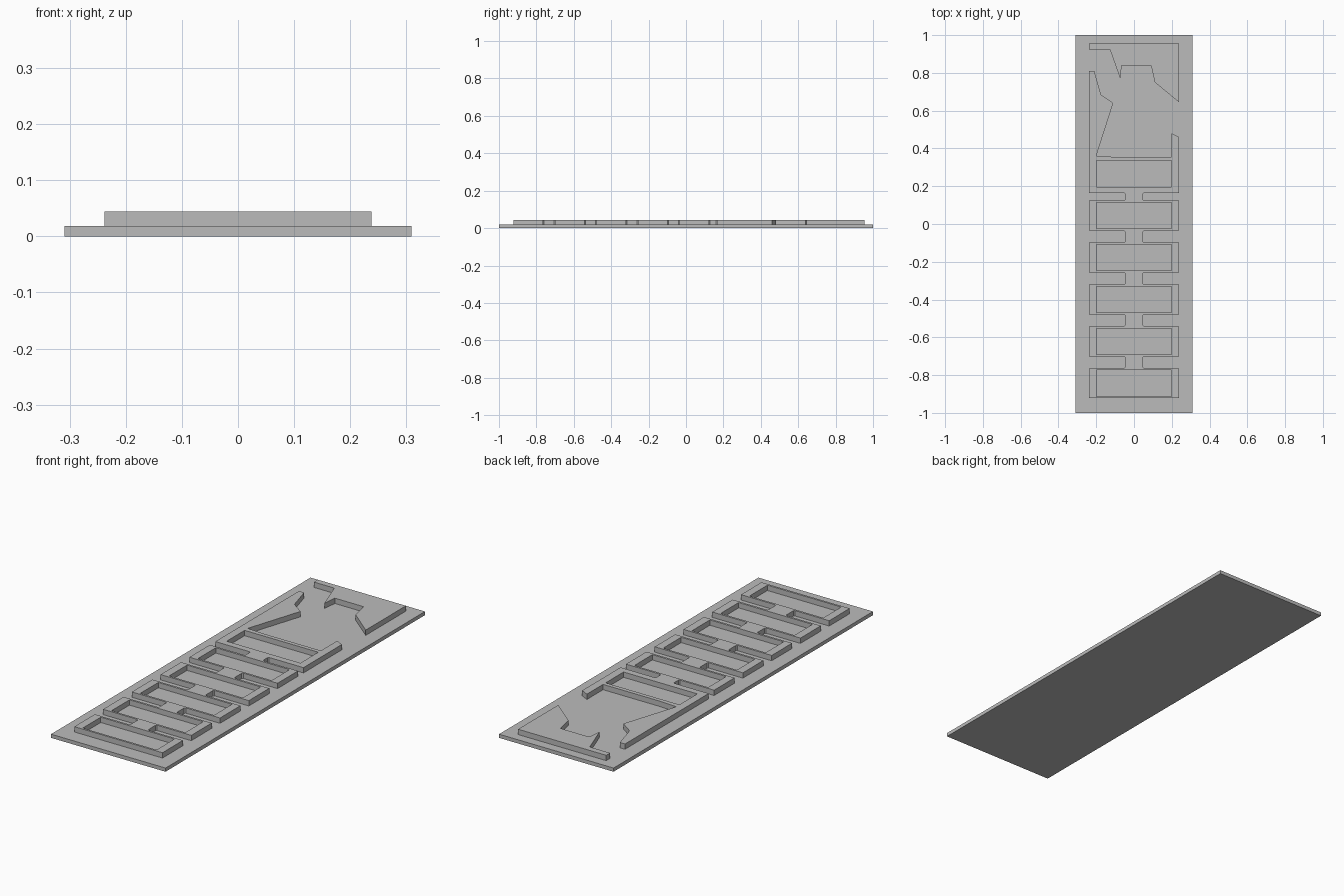
import bpy

if "Cube" in bpy.data.objects:
    bpy.data.objects.remove(bpy.data.objects["Cube"], do_unlink=True)

PLATE_TOP, RELIEF_TOP = 0.018, 0.044
EDGE = 0.238          # half width of the raised frames
NECK = 0.053          # half width of the links between frames
CHAMFER = 0.005
PITCH, FIRST = 0.2218, 0.266
HOLE_X, HOLE_Y, FRAME_Y = 0.199, 0.069, 0.079

grey = bpy.data.materials.new("plain grey")
grey.use_nodes = True
grey.diffuse_color = (0.5, 0.5, 0.5, 1)
grey.node_tree.nodes["Principled BSDF"].inputs["Base Color"].default_value = (0.5, 0.5, 0.5, 1)


def extruded(name, loops, bottom, top):
    """Flat solid from closed outlines; inner outlines become holes."""
    curve = bpy.data.curves.new(name + "_outline", "CURVE")
    curve.dimensions = "2D"
    curve.fill_mode = "BOTH"
    curve.extrude = (top - bottom) / 2
    for loop in loops:
        spline = curve.splines.new("POLY")
        spline.points.add(len(loop) - 1)
        for point, (x, y) in zip(spline.points, loop):
            point.co = (x, y, 0, 1)
        spline.use_cyclic_u = True
        spline.use_smooth = False
    helper = bpy.data.objects.new(name + "_outline", curve)
    bpy.context.collection.objects.link(helper)
    bpy.context.view_layer.update()
    graph = bpy.context.evaluated_depsgraph_get()
    mesh = bpy.data.meshes.new_from_object(helper.evaluated_get(graph))
    bpy.data.objects.remove(helper, do_unlink=True)
    for vert in mesh.vertices:
        vert.co.z += (top + bottom) / 2
    mesh.materials.clear()
    mesh.materials.append(grey)
    mesh.name = name
    obj = bpy.data.objects.new(name, mesh)
    bpy.context.collection.objects.link(obj)
    return obj


def rectangle(half_x, half_y, y=0):
    return [(-half_x, y - half_y), (half_x, y - half_y),
            (half_x, y + half_y), (-half_x, y + half_y)]


# Base plate
extruded("base_plate", [rectangle(0.309, 1)], 0, PLATE_TOP)

# Ladder of open frames joined by short links: right edge, then mirrored
centres = [FIRST - PITCH * i for i in range(6)]
side = []
for upper, lower in zip(centres, centres[1:]):
    high = 0.165 if upper == FIRST else upper - FRAME_Y
    low = lower + FRAME_Y
    side += [(EDGE, high), (NECK, high), (NECK - CHAMFER, high - CHAMFER),
             (NECK - CHAMFER, low + CHAMFER), (NECK, low), (EDGE, low)]
side.append((EDGE, centres[-1] - FRAME_Y))

# Jagged top of the ladder, running from the left stub to the right stub
jagged = [(-EDGE, 0.81), (-0.21, 0.81), (-0.175, 0.685), (-0.11, 0.64),
          (-0.2, 0.36), (-0.1, 0.355), (0.199, 0.355), (0.199, 0.48), (EDGE, 0.46)]
outline = jagged + side + [(-x, y) for x, y in reversed(side)]
holes = [rectangle(HOLE_X, HOLE_Y, y) for y in centres]
extruded("ladder_relief", [outline] + holes, 0.01, RELIEF_TOP)

# Separate jagged corner piece at the back
corner = [(-EDGE, 0.955), (EDGE, 0.955), (EDGE, 0.645), (0.11, 0.75), (0.09, 0.84),
          (-0.065, 0.84), (-0.073, 0.77), (-0.128, 0.925), (-EDGE, 0.925)]
extruded("corner_relief", [corner], 0.01, RELIEF_TOP)
